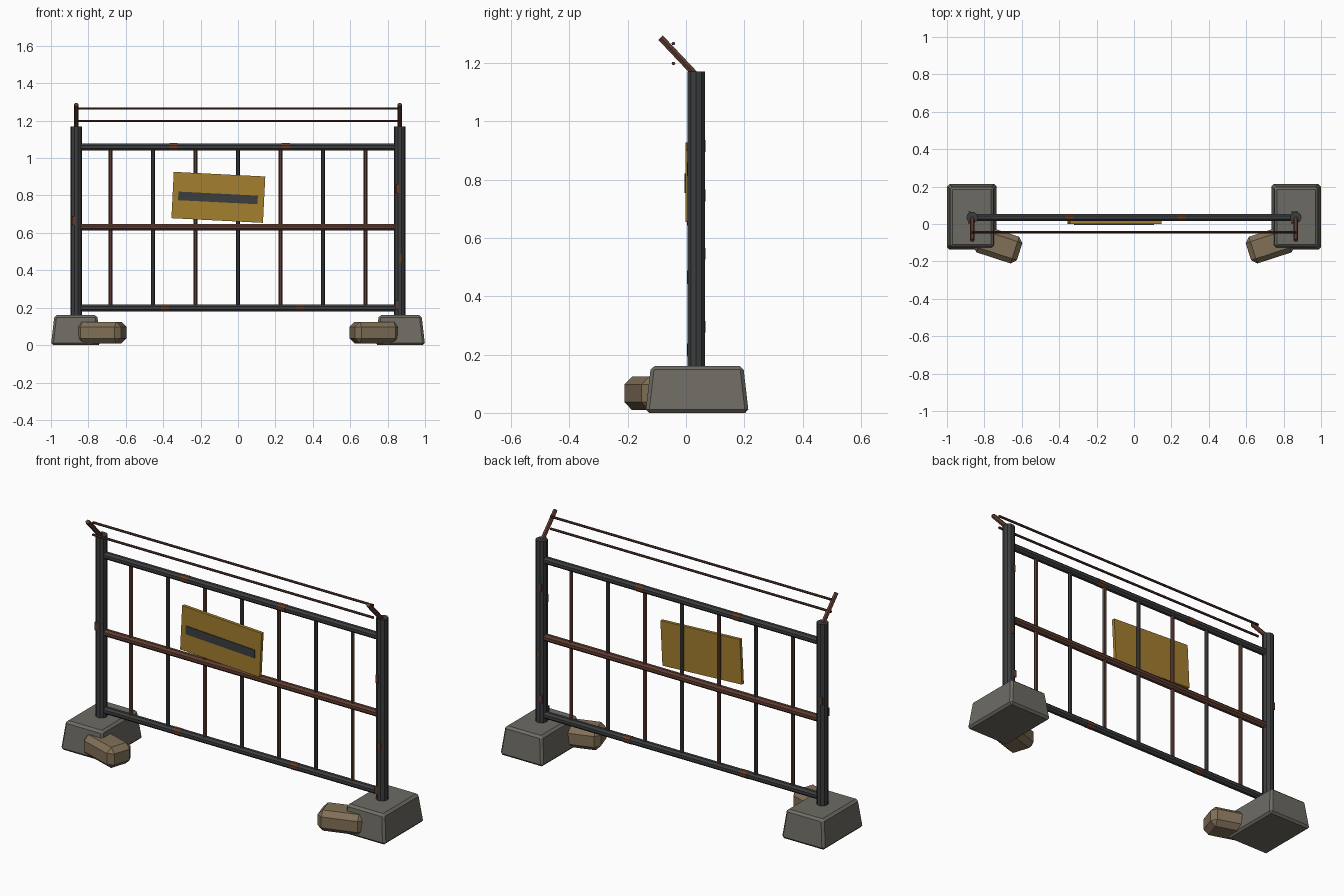
import bpy, bmesh, math
from mathutils import Vector, Matrix

cube = bpy.data.objects.get("Cube")
if cube:
    bpy.data.objects.remove(cube, do_unlink=True)


def material(name, r, g, b):
    m = bpy.data.materials.new(name)
    m.use_nodes = True
    m.diffuse_color = (r, g, b, 1)
    bsdf = m.node_tree.nodes["Principled BSDF"]
    bsdf.inputs["Base Color"].default_value = (r, g, b, 1)
    bsdf.inputs["Roughness"].default_value = 0.85
    return m


STEEL = material("dark steel", 0.045, 0.047, 0.049)
RUST = material("rust brown", 0.115, 0.046, 0.031)
DARK_RUST = material("dark rust", 0.075, 0.033, 0.024)
SPOT = material("rust spot", 0.13, 0.045, 0.022)
YELLOW = material("faded yellow", 0.37, 0.21, 0.028)
CONCRETE = material("concrete", 0.155, 0.147, 0.125)
SACK = material("sandbag tan", 0.22, 0.16, 0.095)

POST_X, PLANE_Y = 0.865, 0.035


def finish(bm, name, mat, matrix=Matrix()):
    bmesh.ops.recalc_face_normals(bm, faces=bm.faces)
    mesh = bpy.data.meshes.new(name)
    bm.to_mesh(mesh)
    bm.free()
    mesh.materials.append(mat)
    ob = bpy.data.objects.new(name, mesh)
    ob.matrix_world = matrix
    bpy.context.collection.objects.link(ob)
    return ob


def bar(name, a, b, radius, mat, sides=8):
    """Faceted round bar from a to b."""
    a, b = Vector(a), Vector(b)
    bm = bmesh.new()
    bmesh.ops.create_cone(bm, cap_ends=True, segments=sides, radius1=radius,
                          radius2=radius, depth=(b - a).length)
    bmesh.ops.rotate(bm, verts=bm.verts, matrix=Matrix.Rotation(math.pi / sides, 3, 'Z'))
    turn = (b - a).to_track_quat('Z', 'Y').to_matrix().to_4x4()
    return finish(bm, name, mat, Matrix.Translation((a + b) / 2) @ turn)


def block(name, centre, size, mat, turn=Matrix(), taper=1.0, bevel=0.0):
    """Box, optionally narrower at the top and with chamfered edges."""
    bm = bmesh.new()
    bmesh.ops.create_cube(bm, size=1)
    for v in bm.verts:
        inset = (1 - taper) * size[0] if v.co.z > 0 else 0
        v.co = Vector((v.co.x * (size[0] - inset), v.co.y * (size[1] - inset), v.co.z * size[2]))
    if bevel:
        bmesh.ops.bevel(bm, geom=bm.edges[:], offset=bevel, segments=1, affect='EDGES')
    return finish(bm, name, mat, Matrix.Translation(centre) @ turn)


# Posts, feet, sandbags and angled arms on both sides
for side, label in ((1, "left"), (-1, "right")):
    x = side * POST_X
    bar(label + "_post", (x, PLANE_Y, 0.14), (x, PLANE_Y, 1.17), 0.031, STEEL, 10)
    block(label + "_foot", (side * 0.867, 0.038, 0.08), (0.266, 0.354, 0.16),
          CONCRETE, taper=0.86, bevel=0.012)
    block(label + "_sandbag", (side * 0.728, -0.11, 0.067), (0.245, 0.15, 0.115),
          SACK, Matrix.Rotation(side * math.radians(18), 4, 'Z'), bevel=0.027)
    bar(label + "_arm", (x, 0.032, 1.16), (x, -0.087, 1.286), 0.0125, RUST, 6)

# Horizontal rails
for name, z, mat in (("top_rail", 1.06, STEEL), ("middle_rail", 0.63, RUST),
                     ("bottom_rail", 0.198, STEEL)):
    bar(name, (-POST_X, PLANE_Y, z), (POST_X, PLANE_Y, z), 0.02, mat)

# Upright infill bars, alternately rusted
for i in range(7):
    x = (i - 3) * 0.2275
    bar("infill_bar", (x, PLANE_Y, 0.2), (x, PLANE_Y, 1.06), 0.011,
        STEEL if i % 2 else RUST, 6)

# Wires strung between the arms
for z in (1.198, 1.266):
    bar("wire", (-POST_X, -0.043, z), (POST_X, -0.043, z), 0.0065, DARK_RUST, 6)

# Tilted sign board with a dark stripe
tilt = Matrix.Rotation(math.radians(2.9), 4, 'Y')
block("sign_board", (-0.105, 0.008, 0.79), (0.49, 0.018, 0.248), YELLOW, tilt)
block("sign_stripe", (-0.107, -0.002, 0.787), (0.425, 0.006, 0.046), STEEL, tilt)

# Small rust patches on the rails and posts
for x, z in ((-0.345, 1.06), (0.255, 1.06), (-0.39, 0.198), (0.33, 0.198)):
    bar("rail_rust", (x - 0.022, PLANE_Y, z), (x + 0.022, PLANE_Y, z), 0.0212, SPOT)
for x, z in ((-0.878, 0.665), (0.853, 0.835), (0.868, 0.465), (0.848, 0.215)):
    block("post_rust", (x, 0.0065, z), (0.017, 0.006, 0.045), SPOT)
    block("post_rust_back", (x, 0.0635, z + 0.08), (0.015, 0.006, 0.04), SPOT)
